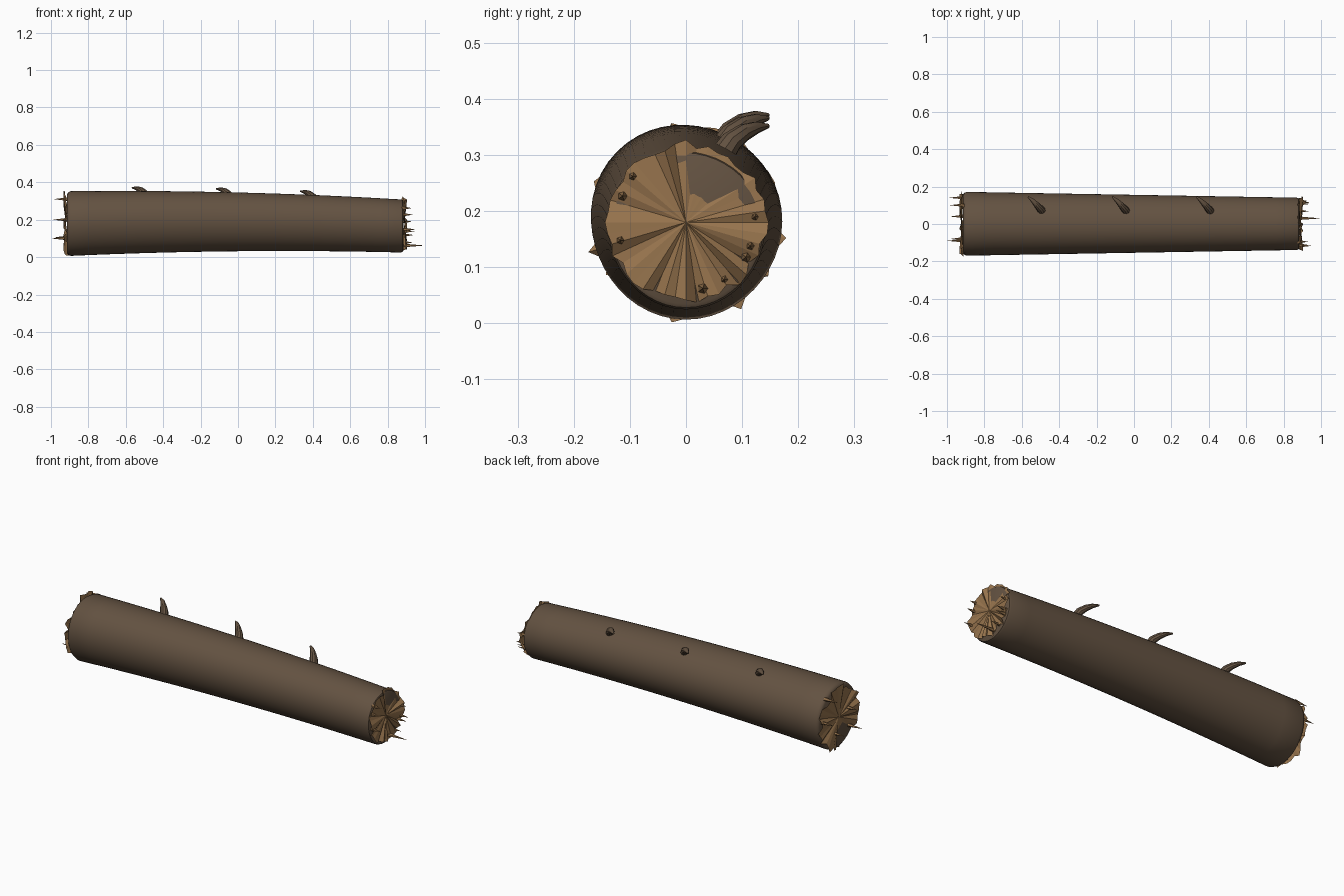
import bpy, bmesh, math, random
from mathutils import Vector

if "Cube" in bpy.data.objects:
    bpy.data.objects.remove(bpy.data.objects["Cube"])

random.seed(7)


def material(name, rgb):
    m = bpy.data.materials.new(name)
    m.diffuse_color = (*rgb, 1)
    m.use_nodes = True
    m.node_tree.nodes["Principled BSDF"].inputs["Base Color"].default_value = m.diffuse_color
    return m


BARK = material("brown bark", (0.125, 0.084, 0.053))
WOOD = material("tan wood", (0.31, 0.175, 0.075))


def finish(bm, name, mat, smooth=False):
    bmesh.ops.recalc_face_normals(bm, faces=bm.faces)
    me = bpy.data.meshes.new(name)
    bm.to_mesh(me)
    bm.free()
    me.materials.append(mat)
    ob = bpy.data.objects.new(name, me)
    bpy.context.collection.objects.link(ob)
    if smooth:
        bpy.ops.object.select_all(action='DESELECT')
        ob.select_set(True)
        bpy.context.view_layer.objects.active = ob
        bpy.ops.object.shade_smooth_by_angle(angle=math.radians(35))
    return ob


def tube(bm, rings):
    """Skin a list of vertex-position rings and cap both ends."""
    vs = [[bm.verts.new(p) for p in ring] for ring in rings]
    n = len(vs[0])
    for a, b in zip(vs, vs[1:]):
        for i in range(n):
            j = (i + 1) % n
            bm.faces.new((a[i], a[j], b[j], b[i]))
    bm.faces.new(vs[0][::-1])
    bm.faces.new(vs[-1])


# Trunk axis height and radius along x (gently bowed and tapered)
def axis_z(x):
    return 0.19 - 0.008 * x - 0.02 * x * x


def radius(x):
    return 0.156 - 0.0175 * x


def log_ring(x, scale=1.0, n=48):
    ring = []
    for i in range(n):
        t = math.tau * i / n
        r = radius(x) * scale * (1 + 0.012 * math.sin(3 * t + 0.6)
                                 + 0.012 * math.cos(2 * t + 2.2))
        ring.append((x, r * math.cos(t), axis_z(x) + r * math.sin(t)))
    return ring


# Bark trunk with small rounded ends
bm = bmesh.new()
xs = [-0.895 + 1.765 * i / 16 for i in range(17)]
rings = [log_ring(-0.914, 0.91), log_ring(-0.908, 0.965)]
rings += [log_ring(x) for x in xs]
rings += [log_ring(0.88, 0.975), log_ring(0.884, 0.93)]
tube(bm, rings)
finish(bm, "bark_trunk", BARK, smooth=True)


# Ragged fan of broken wood on each end; sunken wedges let the bark cap show
def broken_end(name, x, sign, r0, r1, cz, gap):
    bm = bmesh.new()
    n = 44
    centre = bm.verts.new((x + sign * 0.004, 0, cz))
    rim = []
    for i in range(n):
        t = math.tau * i / n
        deep = gap[0] < math.degrees(t) < gap[1]
        out = -0.012 if deep else random.choice((-0.004, 0.004, 0.01, 0.018))
        r = random.uniform(r0, r1)
        rim.append(bm.verts.new((x + sign * out, r * math.cos(t),
                                 cz + r * math.sin(t))))
    for i in range(n):
        bm.faces.new((centre, rim[i], rim[(i + 1) % n]))
    finish(bm, name, WOOD)


broken_end("right_broken_end", 0.886, 1, 0.132, 0.148, 0.18, (38, 84))
broken_end("left_broken_end", -0.916, -1, 0.15, 0.182, 0.178, (225, 275))


# Thin five-sided splinters standing out of the ends
def splinters(name, base_x, spots):
    bm = bmesh.new()
    for y, z, tip in spots:
        ring = [bm.verts.new((base_x, y + 0.011 * math.cos(math.tau * k / 5),
                              z + 0.011 * math.sin(math.tau * k / 5)))
                for k in range(5)]
        point = bm.verts.new((tip, y, z))
        for k in range(5):
            bm.faces.new((ring[k], ring[(k + 1) % 5], point))
        bm.faces.new(ring[::-1])
    finish(bm, name, WOOD)


splinters("right_splinters", 0.875, [
    (-0.095, 0.262, 0.93), (-0.113, 0.227, 0.935), (-0.117, 0.148, 0.95),
    (0.123, 0.19, 0.93), (0.115, 0.138, 0.945), (0.107, 0.118, 0.94),
    (0.068, 0.078, 0.935), (0.03, 0.062, 1.0)])
splinters("left_splinters", -0.905, [
    (-0.09, 0.1, -1.0), (0.1, 0.31, -0.985), (0.14, 0.2, -0.99),
    (0.04, 0.105, -0.985), (-0.08, 0.2, -0.985)])


# Curved, tapering twig stubs along the upper back
def twig(name, x):
    base = Vector((x, 0.072, axis_z(x) + radius(x) * 0.88))
    path = [base + Vector(o) for o in
            ((0.012, -0.01, -0.02), (0, 0.008, 0.008), (-0.02, 0.03, 0.025),
             (-0.042, 0.053, 0.034), (-0.066, 0.074, 0.037))]
    bm = bmesh.new()
    rings = []
    for i, (p, r) in enumerate(zip(path, (0.023, 0.02, 0.016, 0.011, 0.004))):
        d = (path[min(i + 1, 4)] - path[max(i - 1, 0)]).normalized()
        u = d.cross(Vector((0, 0, 1))).normalized()
        v = d.cross(u)
        rings.append([p + r * (math.cos(math.tau * k / 10) * u
                               + math.sin(math.tau * k / 10) * v)
                      for k in range(10)])
    tube(bm, rings)
    finish(bm, name, BARK, smooth=True)


for i, x in enumerate((-0.5, -0.05, 0.4)):
    twig(f"twig_stub_{i + 1}", x)
